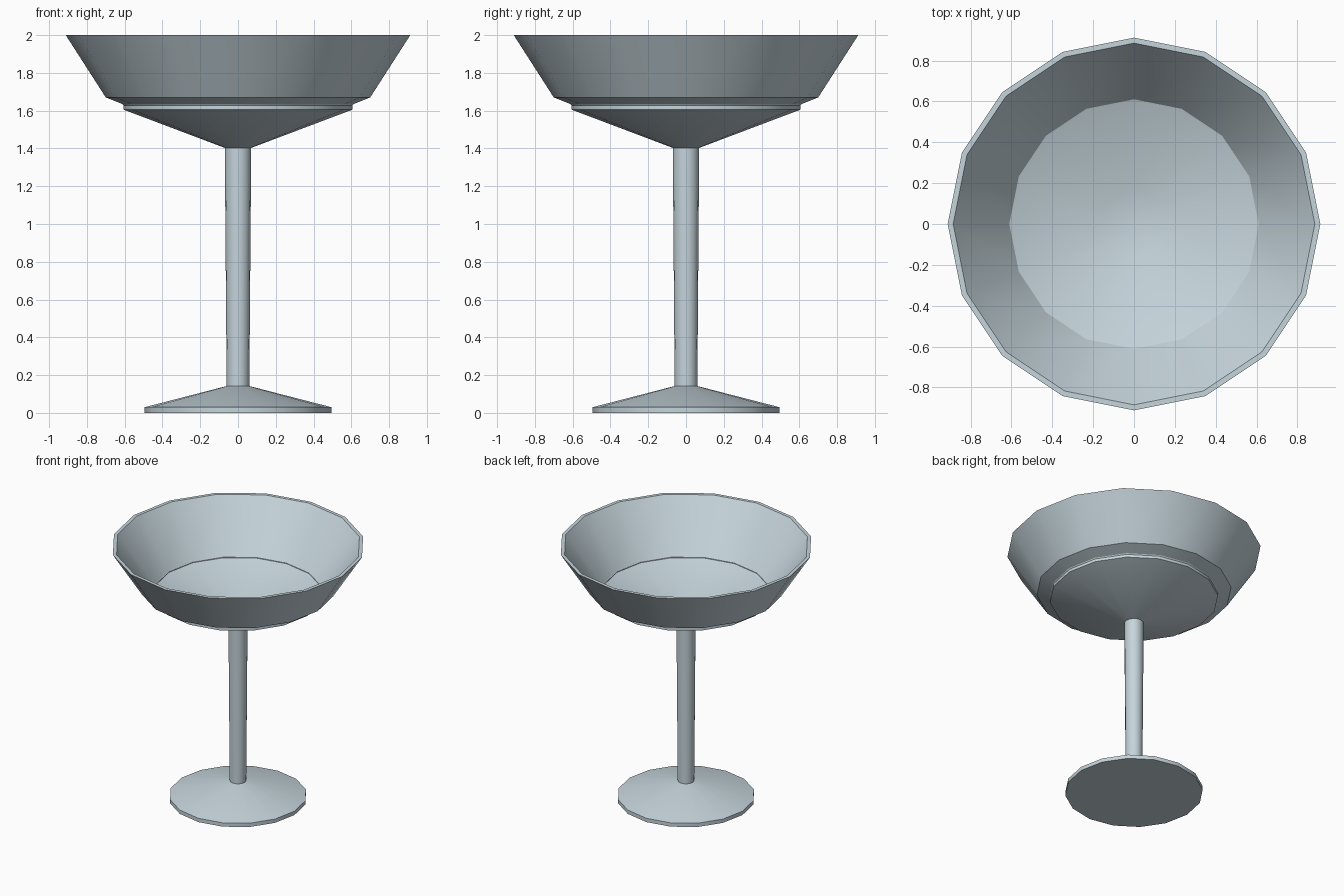
import bpy, bmesh, math

if "Cube" in bpy.data.objects:
    bpy.data.objects.remove(bpy.data.objects["Cube"])

SIDES = 16

glass = bpy.data.materials.new("pale_blue_grey")
glass.diffuse_color = (0.56, 0.66, 0.71, 1)
glass.use_nodes = True
glass.node_tree.nodes["Principled BSDF"].inputs["Base Color"].default_value = glass.diffuse_color


def lathe(name, profile):
    """Spin a (radius, z) profile around z; radius 0 makes a pole."""
    bm = bmesh.new()
    rings = []
    for r, z in profile:
        if r == 0:
            rings.append([bm.verts.new((0, 0, z))] * SIDES)
        else:
            rings.append([bm.verts.new((r * math.cos(2 * math.pi * i / SIDES),
                                        r * math.sin(2 * math.pi * i / SIDES), z))
                          for i in range(SIDES)])
    for a, b in zip(rings, rings[1:]):
        for i in range(SIDES):
            j = (i + 1) % SIDES
            quad = list(dict.fromkeys((a[i], a[j], b[j], b[i])))
            bm.faces.new(quad)
    bmesh.ops.recalc_face_normals(bm, faces=bm.faces[:])
    mesh = bpy.data.meshes.new(name)
    bm.to_mesh(mesh)
    bm.free()
    mesh.materials.append(glass)
    ob = bpy.data.objects.new(name, mesh)
    bpy.context.collection.objects.link(ob)
    bpy.ops.object.select_all(action='DESELECT')
    ob.select_set(True)
    bpy.context.view_layer.objects.active = ob
    bpy.ops.object.shade_smooth_by_angle(angle=math.radians(30))
    return ob


# Foot and tapered stem
lathe("foot", [(0, 0), (0.495, 0), (0.495, 0.03), (0.06, 0.142), (0, 0.142)])
lathe("stem", [(0, 0.13), (0.06, 0.13), (0.07, 1.41), (0, 1.41)])

# Bowl: outer cone, small step, flared wall, rim, then the hollow inside
lathe("bowl", [(0, 1.403), (0.07, 1.403), (0.605, 1.605), (0.605, 1.632),
               (0.70, 1.67), (0.912, 2.0), (0.885, 2.0),
               (0.605, 1.627), (0.165, 1.47), (0, 1.47)])
